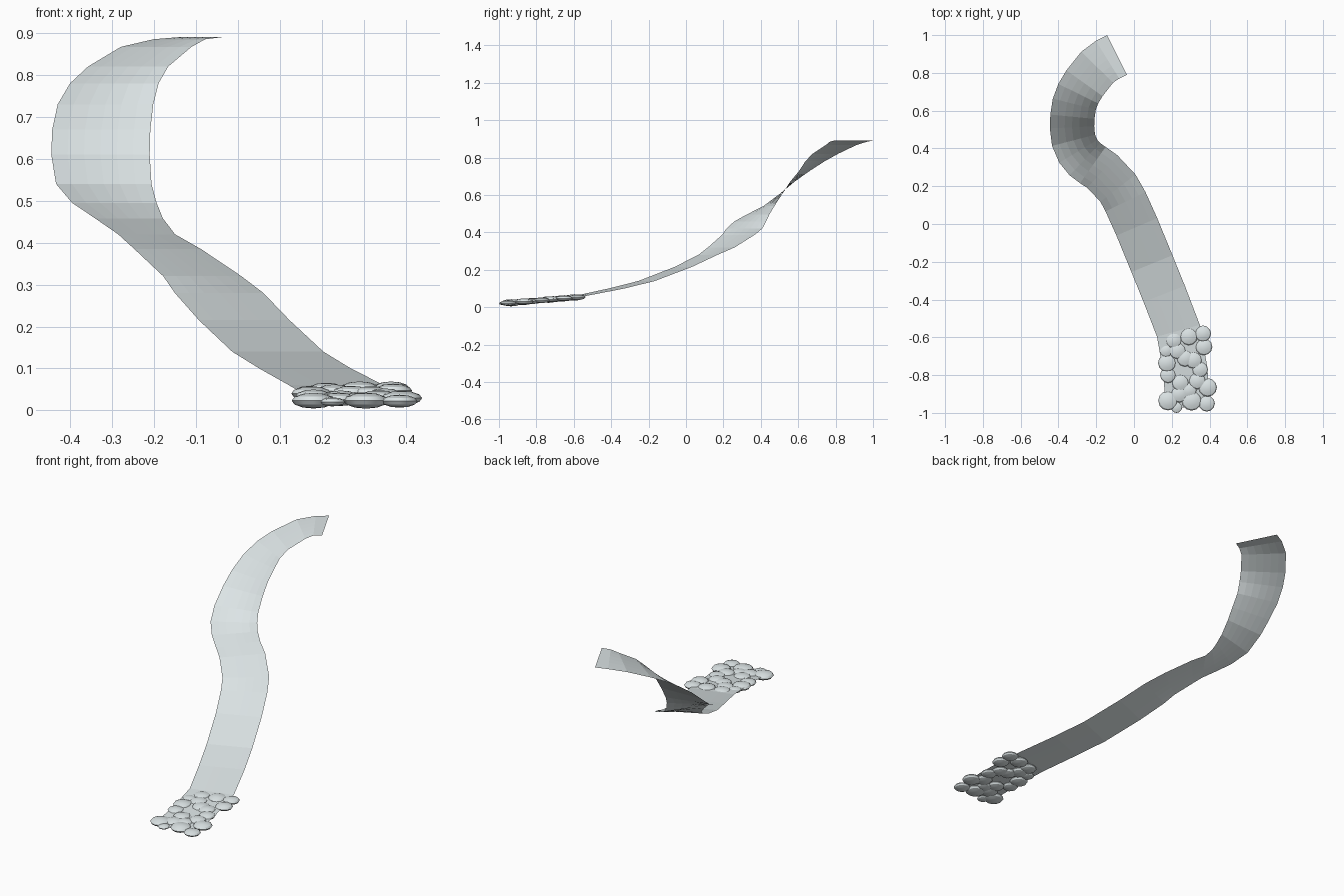
import bpy
import bmesh
from mathutils import Vector

cube = bpy.data.objects.get("Cube")
if cube:
    bpy.data.objects.remove(cube, do_unlink=True)


def make_material(name, colour):
    mat = bpy.data.materials.new(name)
    mat.use_nodes = True
    mat.diffuse_color = colour
    mat.node_tree.nodes["Principled BSDF"].inputs["Base Color"].default_value = colour
    return mat


def make_object(name, bm, mat):
    mesh = bpy.data.meshes.new(name)
    bm.to_mesh(mesh)
    bm.free()
    mesh.materials.append(mat)
    obj = bpy.data.objects.new(name, mesh)
    bpy.context.collection.objects.link(obj)
    return obj


pale_grey = make_material("pale grey", (0.72, 0.78, 0.79, 1.0))

# Centre line of the stream, from the high end down to the foam
PATH = [Vector(p) for p in (
    (-.09, .895, .89), (-.14, .87, .885), (-.195, .83, .867), (-.262, .745, .82),
    (-.295, .69, .78), (-.316, .635, .73), (-.326, .568, .67), (-.328, .512, .61),
    (-.32, .443, .54), (-.295, .385, .495), (-.26, .343, .458), (-.218, .312, .42),
    (-.168, .278, .385), (-.085, .19, .32), (-.045, .118, .28), (.015, -.015, .215),
    (.095, -.21, .14), (.16, -.37, .1), (.235, -.565, .06), (.272, -.775, .04),
    (.285, -.97, .022))]
WIDTH = 0.235
COLUMNS = 6


def build_stream():
    """Sweep a level strip along the path, always square to its heading."""
    bm = bmesh.new()
    rows = []
    last = len(PATH) - 1
    for i, centre in enumerate(PATH):
        heading = PATH[min(i + 1, last)] - PATH[max(i - 1, 0)]
        across = Vector((-heading.y, heading.x, 0)).normalized() * WIDTH
        rows.append([bm.verts.new(centre + across * (c / COLUMNS - 0.5))
                     for c in range(COLUMNS + 1)])
    for upper, lower in zip(rows, rows[1:]):
        for c in range(COLUMNS):
            bm.faces.new((upper[c], lower[c], lower[c + 1], upper[c + 1]))
    bm.normal_update()
    return make_object("stream", bm, pale_grey)


# Foam puffs: x, y and radius of each
PUFFS = (
    (.21, -.615, .043), (.29, -.595, .047), (.365, -.58, .043), (.37, -.65, .045),
    (.17, -.67, .035), (.23, -.67, .045), (.315, -.72, .045), (.175, -.735, .048),
    (.18, -.8, .042), (.27, -.71, .045), (.35, -.77, .042), (.335, -.83, .045),
    (.245, -.84, .045), (.24, -.9, .045), (.29, -.88, .042), (.39, -.865, .049),
    (.18, -.935, .052), (.225, -.97, .03), (.305, -.935, .053), (.385, -.95, .043))
FLATNESS = 0.36


def build_puff(number, x, y, radius):
    bm = bmesh.new()
    bmesh.ops.create_uvsphere(bm, u_segments=12, v_segments=6, radius=radius)
    bmesh.ops.scale(bm, vec=(1, 1, FLATNESS), verts=bm.verts)
    obj = make_object(f"foam_puff_{number}", bm, pale_grey)
    # Rest on the gentle slope at the foot of the stream
    obj.location = (x, y, 0.022 + 0.085 * (y + 0.95))
    return obj


stream = build_stream()
puffs = [build_puff(n, *puff) for n, puff in enumerate(PUFFS, start=1)]

# Soften the puffs but keep the crease around their rims
bpy.ops.object.select_all(action='DESELECT')
for puff in puffs:
    puff.select_set(True)
bpy.context.view_layer.objects.active = puffs[0]
bpy.ops.object.shade_smooth_by_angle()
